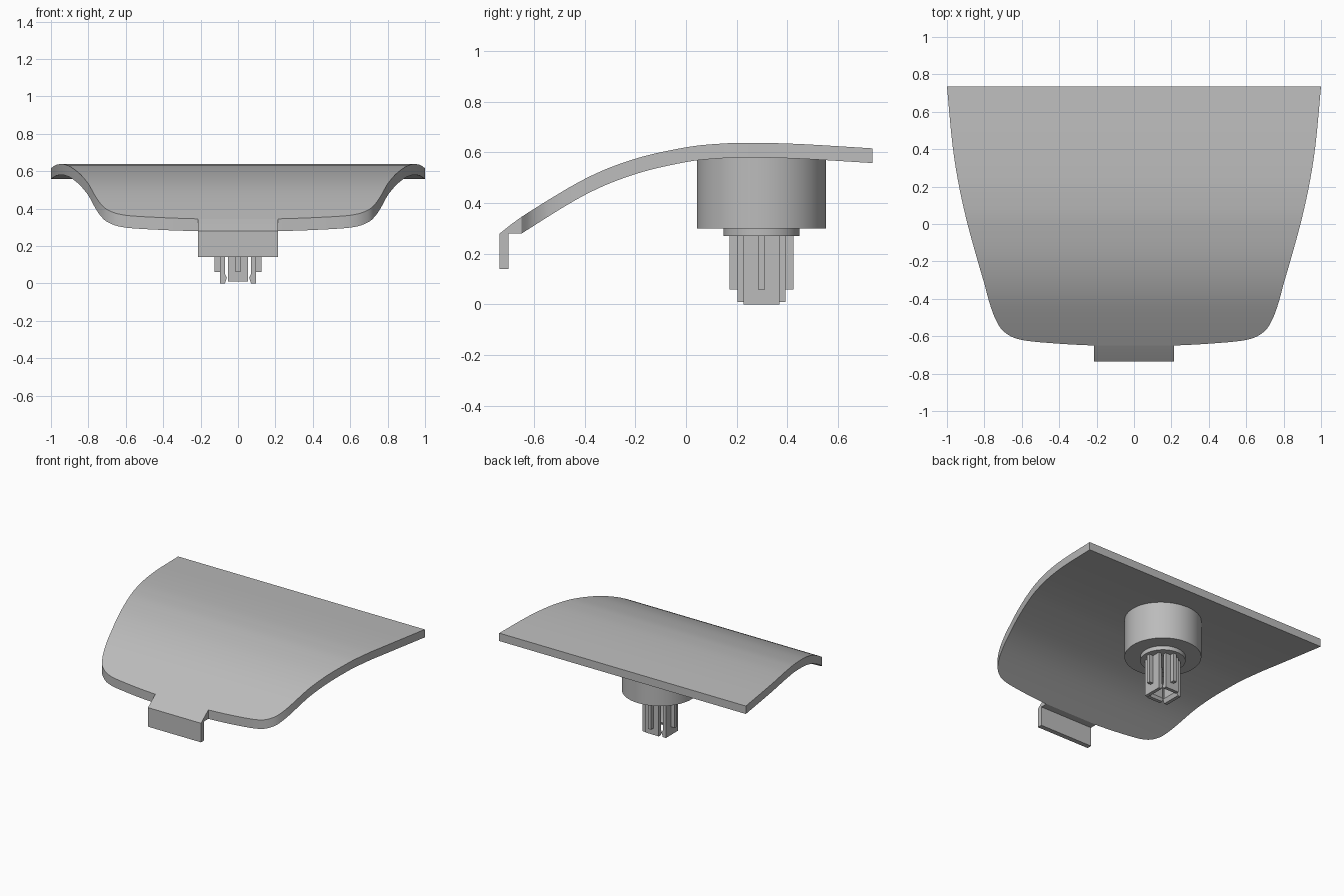
import bpy, bmesh
from mathutils import Vector

if "Cube" in bpy.data.objects:
    bpy.data.objects.remove(bpy.data.objects["Cube"])

grey = bpy.data.materials.new("plain grey")
grey.use_nodes = True
grey.diffuse_color = (0.5, 0.5, 0.5, 1)
grey.node_tree.nodes["Principled BSDF"].inputs["Base Color"].default_value = (0.5, 0.5, 0.5, 1)

PIN_Y = 0.298


def finish(name, bm):
    bmesh.ops.recalc_face_normals(bm, faces=bm.faces)
    mesh = bpy.data.meshes.new(name)
    bm.to_mesh(mesh)
    bm.free()
    obj = bpy.data.objects.new(name, mesh)
    bpy.context.collection.objects.link(obj)
    mesh.materials.append(grey)
    bpy.ops.object.select_all(action="DESELECT")
    obj.select_set(True)
    bpy.context.view_layer.objects.active = obj
    bpy.ops.object.shade_smooth_by_angle(angle=0.5)
    return obj


def spline(points, steps):
    """Smooth open curve through the points."""
    p = [Vector(q) for q in points]
    p = [2 * p[0] - p[1]] + p + [2 * p[-1] - p[-2]]
    curve = []
    for a, b, c, d in zip(p, p[1:], p[2:], p[3:]):
        for i in range(steps):
            t = i / steps
            curve.append(0.5 * (2 * b + (c - a) * t + (2 * a - 5 * b + 4 * c - d) * t ** 2
                                + (3 * b - a - 3 * c + d) * t ** 3))
    return curve + [p[-2]]


def height(y):
    for a, b in zip(arch, arch[1:]):
        if y <= b.x:
            return a.y + (b.y - a.y) * (y - a.x) / (b.x - a.x)
    return arch[-1].y


def prism(name, section, place):
    """Extrude a section: place(u, v, side) gives the point on each end."""
    bm = bmesh.new()
    ends = [[bm.verts.new(place(u, v, s)) for u, v in section] for s in (-1, 1)]
    n = len(section)
    for e in ends:
        bm.faces.new(e)
    for i in range(n):
        j = (i + 1) % n
        bm.faces.new((ends[0][i], ends[0][j], ends[1][j], ends[1][i]))
    return finish(name, bm)


# Arched cover plate: centre line (y, z) and half outline (half width, y)
arch = spline([(-0.735, 0.28), (-0.65, 0.345), (-0.4, 0.495), (-0.2, 0.575), (0, 0.62),
               (0.13, 0.634), (0.25, 0.638), (0.45, 0.633), (0.735, 0.616)], 8)
outline = spline([(0.215, -0.65), (0.4, -0.64), (0.6, -0.62), (0.69, -0.58), (0.735, -0.52),
                  (0.77, -0.43), (0.8, -0.32), (0.835, -0.2), (0.89, 0), (0.935, 0.2),
                  (0.97, 0.42), (1.0, 0.735)], 6)
bm = bmesh.new()
rows = []
for w, y in outline:
    top = height(y)
    thick = 0.058 + 0.008 * min(1, max(0, -y / 0.6))
    low = max(0.28, top - thick)
    rows.append([bm.verts.new(c) for c in ((-w, y, top), (w, y, top), (w, y, low), (-w, y, low))])
for a, b in zip(rows, rows[1:]):
    for i in range(4):
        j = (i + 1) % 4
        bm.faces.new((a[i], a[j], b[j], b[i]))
bm.faces.new(rows[0])
bm.faces.new(rows[-1])
finish("cover_plate", bm)

# Front tab with its downturned lip
prism("front_tab", [(-0.735, 0.14), (-0.735, 0.28), (-0.69, 0.316), (-0.65, 0.345),
                    (-0.65, 0.28), (-0.7, 0.28), (-0.7, 0.14)],
      lambda y, z, s: (s * 0.215, y, z))


# Round hub and collar
def drum(name, radius, low, high):
    bm = bmesh.new()
    bmesh.ops.create_cone(bm, cap_ends=True, segments=64, radius1=radius, radius2=radius,
                          depth=high - low)
    bmesh.ops.translate(bm, verts=bm.verts, vec=(0, PIN_Y, (low + high) / 2))
    finish(name, bm)


drum("hub", 0.255, 0.30, 0.59)
drum("collar", 0.15, 0.27, 0.31)

# Four snap prongs, each with an outer rib
for name, dx, dy, half, foot in (("left", 1, 0, 0.071, 0), ("right", -1, 0, 0.071, 0),
                                 ("back", 0, 1, 0.054, 0.01), ("front", 0, -1, 0.054, 0.01)):
    def around(width):
        return lambda r, z, s: (dx * r - dy * s * width, PIN_Y + dy * r + dx * s * width, z)
    prism(name + "_prong", [(0.07, 0.28), (0.07, 0.05), (0.06, 0.03), (0.07, foot),
                            (0.095, foot), (0.095, 0.28)], around(half))
    prism(name + "_rib", [(0.09, 0.28), (0.09, 0.06), (0.126, 0.06), (0.126, 0.28)],
          around(0.013))
